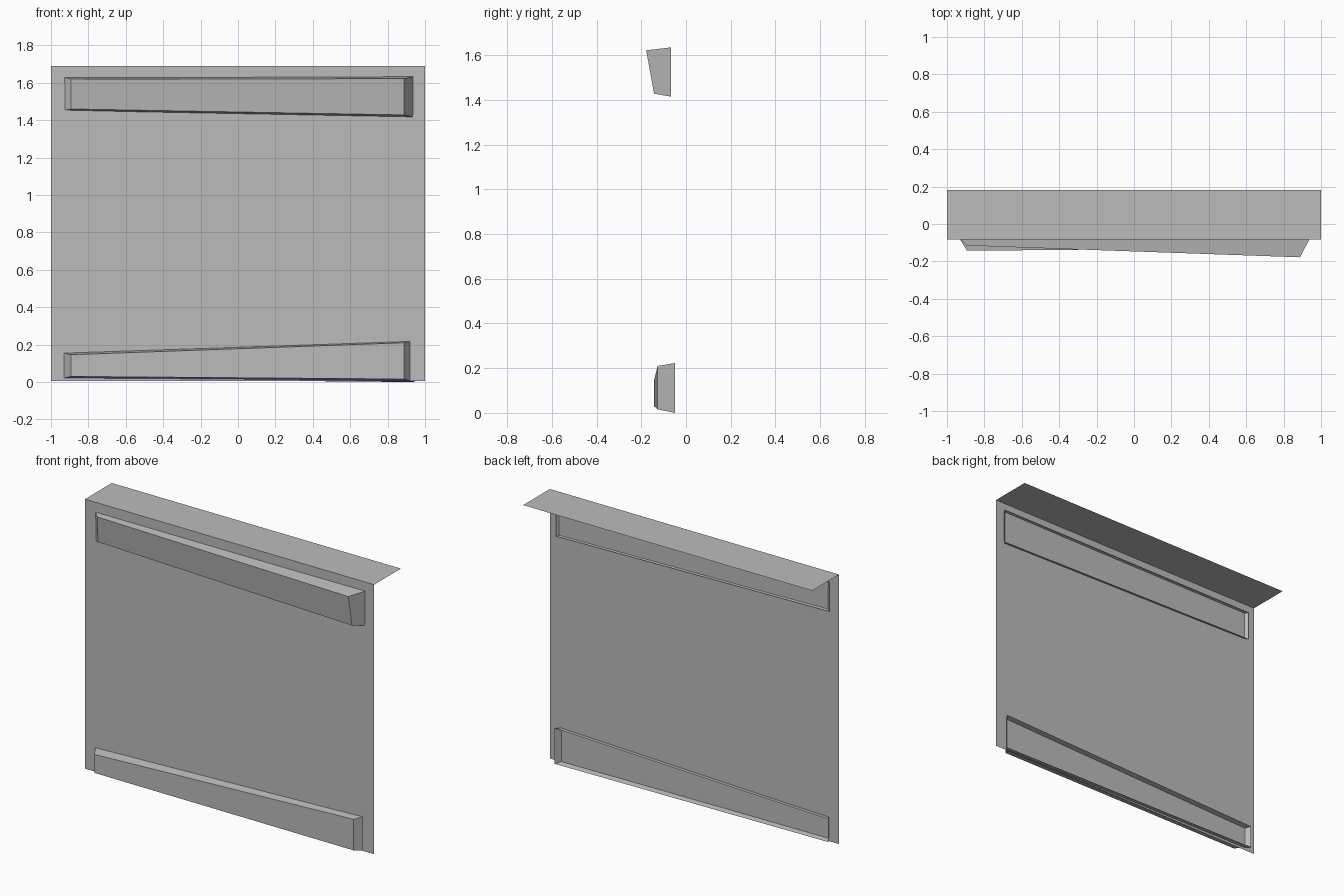
import bpy

cube = bpy.data.objects.get("Cube")
if cube:
    bpy.data.objects.remove(cube, do_unlink=True)

grey = bpy.data.materials.new("plain grey")
grey.use_nodes = True
COLOUR = (0.5, 0.5, 0.5, 1)
grey.diffuse_color = COLOUR
grey.node_tree.nodes["Principled BSDF"].inputs["Base Color"].default_value = COLOUR


def add_mesh(name, verts, faces):
    mesh = bpy.data.meshes.new(name)
    mesh.from_pydata(verts, [], faces)
    mesh.materials.append(grey)
    obj = bpy.data.objects.new(name, mesh)
    bpy.context.collection.objects.link(obj)
    return obj


def open_tray(name, rim, front):
    """Tapered tray, open at the back; corners run -x low, +x low, +x high, -x high."""
    sides = [(i, (i + 1) % 4, (i + 1) % 4 + 4, i + 4) for i in range(4)]
    sides = [tuple(reversed(f)) for f in sides]
    return add_mesh(name, front + rim, [(0, 1, 2, 3)] + sides)


# Flat wall with a ledge folded back from its top edge
WALL_Y, LEDGE_Y, TOP = -0.083, 0.181, 1.69
add_mesh("wall_panel",
         [(-1, WALL_Y, 0.005), (1, WALL_Y, 0.005), (1, WALL_Y, TOP), (-1, WALL_Y, TOP)],
         [(0, 1, 2, 3)])
add_mesh("top_ledge",
         [(-1, WALL_Y, TOP), (1, WALL_Y, TOP), (1, LEDGE_Y, TOP), (-1, LEDGE_Y, TOP)],
         [(0, 1, 2, 3)])

# Upper tray, deeper toward +x and leaning forward at its top
open_tray("upper_tray",
          [(-0.945, -0.067, 1.45), (0.945, -0.067, 1.415),
           (0.945, -0.067, 1.635), (-0.945, -0.067, 1.632)],
          [(-0.893, -0.108, 1.46), (0.888, -0.143, 1.428),
           (0.888, -0.178, 1.622), (-0.893, -0.115, 1.62)])

# Lower tray, taller toward +x
open_tray("lower_tray",
          [(-0.95, -0.049, 0.017), (0.943, -0.049, 0.0),
           (0.943, -0.049, 0.223), (-0.95, -0.049, 0.16)],
          [(-0.893, -0.143, 0.03), (0.888, -0.127, 0.016),
           (0.888, -0.127, 0.21), (-0.893, -0.143, 0.146)])
